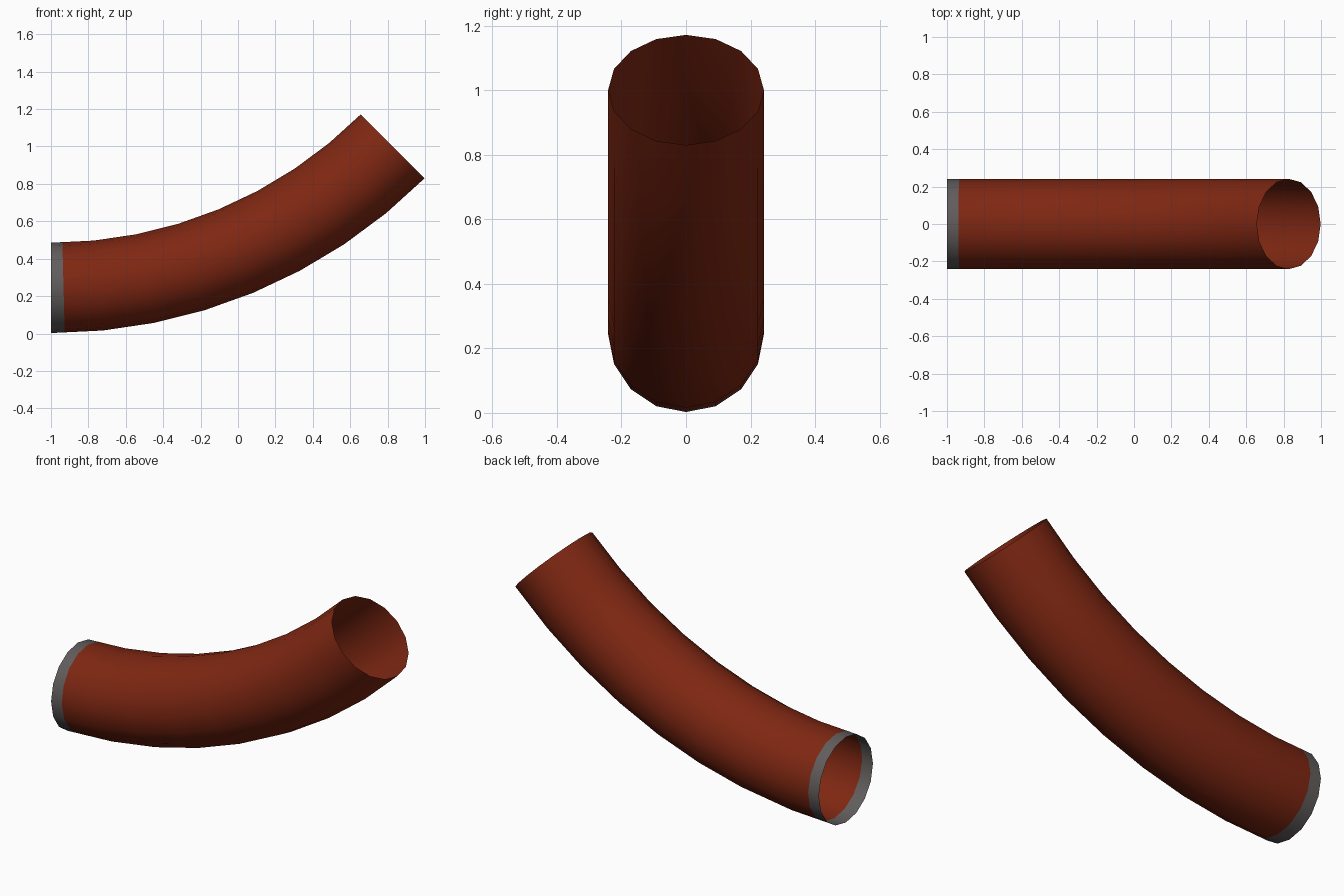
import bpy, bmesh, math
from mathutils import Vector

if "Cube" in bpy.data.objects:
    bpy.data.objects.remove(bpy.data.objects["Cube"])

R_BEND, R_TUBE, SIDES, SEGS = 2.584, 0.2415, 16, 8
START = Vector((-1.0, 0.0, 0.244))
COLLAR = 0.265  # share of the first segment that is the collar


def material(name, rgb):
    m = bpy.data.materials.new(name)
    m.diffuse_color = (*rgb, 1.0)
    m.use_nodes = True
    m.node_tree.nodes["Principled BSDF"].inputs["Base Color"].default_value = m.diffuse_color
    return m


def ring(angle):
    """Cross-section of the bend at a given angle along its arc."""
    c = START + Vector((R_BEND * math.sin(angle), 0, R_BEND * (1 - math.cos(angle))))
    up = Vector((-math.sin(angle), 0, math.cos(angle)))
    side = Vector((0, 1, 0))
    return [c + R_TUBE * (math.cos(t) * up + math.sin(t) * side)
            for t in (2 * math.pi * i / SIDES for i in range(SIDES))]


def tube(name, rings, mat):
    """Open-ended thin shell through a list of rings."""
    bm = bmesh.new()
    loops = [[bm.verts.new(p) for p in r] for r in rings]
    for a, b in zip(loops, loops[1:]):
        for i in range(SIDES):
            j = (i + 1) % SIDES
            bm.faces.new((a[i], b[i], b[j], a[j])).smooth = True
    bmesh.ops.recalc_face_normals(bm, faces=bm.faces)
    # make sure the normals point away from the tube axis
    f = bm.faces[:][0]
    mid = sum(rings[0], Vector()) / SIDES
    if f.normal.dot(f.calc_center_median() - mid) < 0:
        bmesh.ops.reverse_faces(bm, faces=bm.faces)
    me = bpy.data.meshes.new(name)
    bm.to_mesh(me)
    bm.free()
    me.materials.append(mat)
    ob = bpy.data.objects.new(name, me)
    bpy.context.collection.objects.link(ob)


rings = [ring(math.radians(45) * i / SEGS) for i in range(SEGS + 1)]
# straight cut across the first segment where the colour changes
cut = [a.lerp(b, COLLAR) for a, b in zip(rings[0], rings[1])]

# grey end collar
tube("end_collar", [rings[0], cut], material("grey metal", (0.12, 0.108, 0.108)))
# red bent pipe
tube("bent_pipe", [cut] + rings[1:], material("rust red", (0.21, 0.02, 0.006)))
